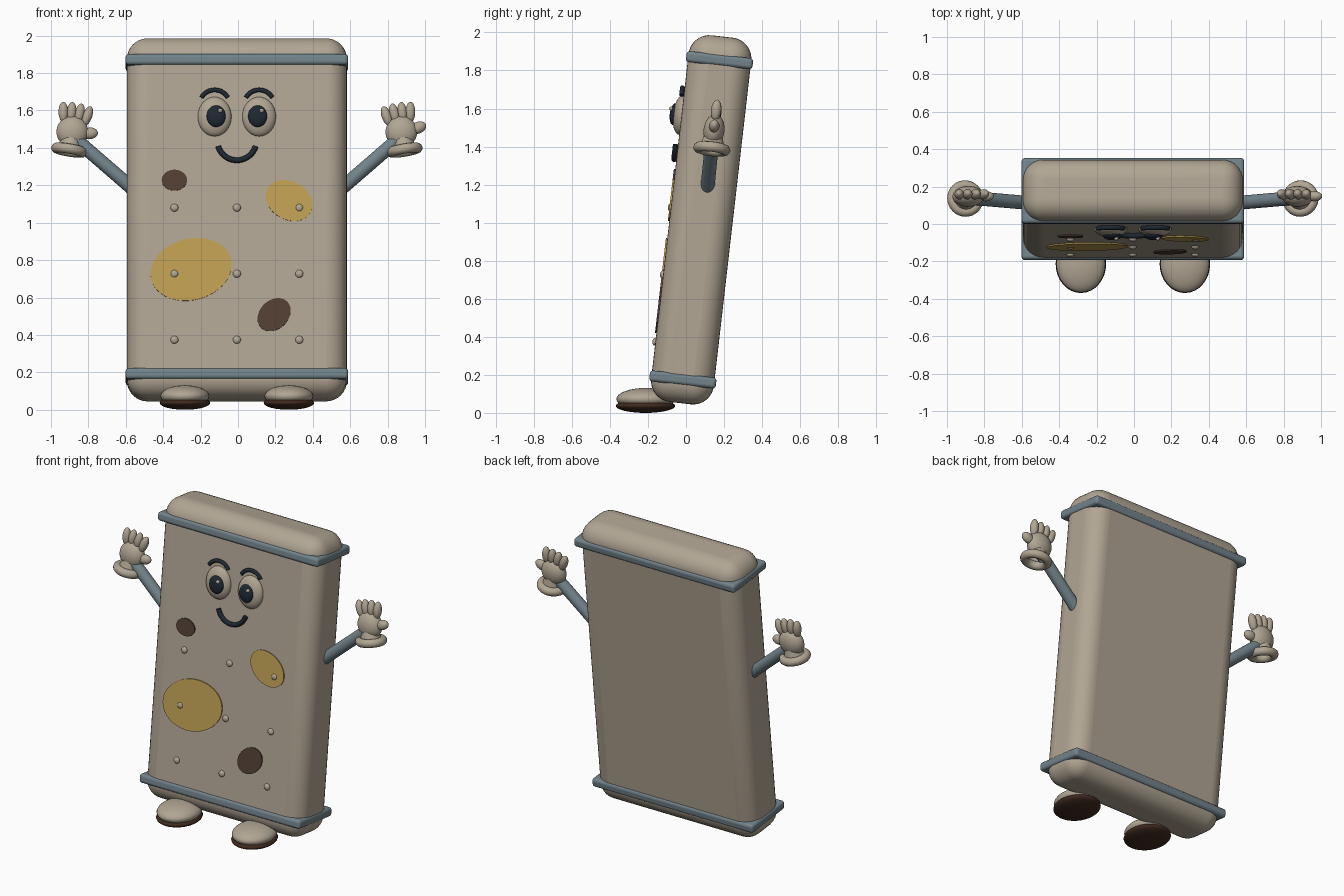
import bpy
from math import sin, cos, radians
from mathutils import Matrix, Vector, Euler

cube = bpy.data.objects.get("Cube")
if cube:
    bpy.data.objects.remove(cube, do_unlink=True)


def material(name, rgb):
    m = bpy.data.materials.new(name)
    m.use_nodes = True
    m.diffuse_color = (*rgb, 1)
    bsdf = next(n for n in m.node_tree.nodes if n.type == 'BSDF_PRINCIPLED')
    bsdf.inputs["Base Color"].default_value = (*rgb, 1)
    return m


CREAM = material("cream", (.44, .38, .295))
YELLOW = material("yellow", (.53, .35, .085))
STEEL = material("steel_blue", (.17, .23, .26))
DARK = material("dark_navy", (.013, .021, .032))
BROWN = material("brown", (.085, .05, .034))
SOLE = material("sole_brown", (.05, .023, .013))

# Leaning frame of the body, and its half sizes
MID = -.006
TILT = Matrix.Translation((MID, .08, 1.015)) @ Matrix.Rotation(radians(-6.56), 4, 'X')
HX, HY, HZ = .588, .166, .97


def finish(name, mat, matrix, smooth=True):
    ob = bpy.context.object
    ob.name = name
    ob.matrix_world = matrix
    ob.data.materials.append(mat)
    if smooth:
        bpy.ops.object.shade_smooth_by_angle(angle=radians(40))
    return ob


def place(loc, size, rot=(0, 0, 0), frame=Matrix()):
    turn = Euler([radians(a) for a in rot]).to_matrix().to_4x4()
    return frame @ Matrix.Translation(loc) @ turn @ Matrix.Diagonal((*size, 1))


def ball(name, mat, loc, size, rot=(0, 0, 0), frame=Matrix()):
    bpy.ops.mesh.primitive_uv_sphere_add(segments=32, ring_count=16, radius=1)
    return finish(name, mat, place(loc, size, rot, frame))


def rounded_box(name, mat, size, loc, bevel, segments):
    bpy.ops.mesh.primitive_cube_add(size=2)
    ob = bpy.context.object
    ob.data.transform(Matrix.Diagonal((*size, 1)))
    finish(name, mat, TILT @ Matrix.Translation(loc))
    mod = ob.modifiers.new("Rounding", 'BEVEL')
    mod.width, mod.segments = bevel, segments
    return ob


def arc(name, center, radius, start, end, thick):
    curve = bpy.data.curves.new(name, 'CURVE')
    curve.dimensions = '3D'
    curve.bevel_depth, curve.bevel_resolution = thick, 4
    curve.use_fill_caps = True
    spline = curve.splines.new('POLY')
    n = 20
    spline.points.add(n)
    for i, p in enumerate(spline.points):
        a = radians(start + (end - start) * i / n)
        p.co = (radius * cos(a), 0, radius * sin(a), 1)
    ob = bpy.data.objects.new(name, curve)
    bpy.context.collection.objects.link(ob)
    ob.matrix_world = TILT @ Matrix.Translation(center)
    curve.materials.append(DARK)


def on_front(x, z, out=0):
    """Point on the leaning front face at world height z."""
    return Vector((x, -HY - out, (z - 1.034) / .9935))


# Body and the two trim bands
rounded_box("body", CREAM, (HX, HY, HZ), (0, 0, 0), .11, 8)
for name, z in (("top_band", .845), ("bottom_band", -.845)):
    rounded_box(name, STEEL, (.595, .176, .029), (0, 0, z), .018, 4)

# Eyes and brows
for side, s in (("right", -1), ("left", 1)):
    x = s * .119
    ball(side + "_eye", CREAM, on_front(x, 1.567), (.09, .045, .106), frame=TILT)
    px = x - s * .008
    ball(side + "_pupil", DARK, on_front(px, 1.565, .038), (.051, .024, .058), frame=TILT)
    ball(side + "_eye_glint", CREAM, on_front(px + .022, 1.593, .056), (.012,) * 3, frame=TILT)
    arc(side + "_brow", on_front(x, 1.628, .012), .081, 30, 150, .012)

# Smile
arc("mouth", on_front(0, 1.436, .012), .104, 196, 344, .015)

# Flat spots: name, colour, x, z, half sizes, turn
spots = (("large_yellow_spot", YELLOW, -.245, .75, .22, .165, 15),
         ("small_yellow_spot", YELLOW, .279, 1.118, .132, .102, -30),
         ("small_brown_spot", BROWN, -.334, 1.227, .068, .056, 0),
         ("lower_brown_spot", BROWN, .199, .508, .099, .077, 45))
for name, mat, x, z, rx, rz, turn in spots:
    bpy.ops.mesh.primitive_cylinder_add(vertices=48, radius=1, depth=1)
    frame = TILT @ Matrix.Translation(on_front(x, z, .003)) @ Matrix.Rotation(radians(-turn), 4, 'Y')
    finish(name, mat, place((0, 0, 0), (rx, rz, .009), (90, 0, 0), frame))

# Grid of studs
for row in range(3):
    for col in range(3):
        ball(f"stud_{row}_{col}", CREAM, on_front((col - 1) * .334, .374 + row * .353, .002),
             (.021, .014, .021), frame=TILT)

# Arms, hands and feet
for side, s in (("right", -1), ("left", 1)):
    a, b = Vector((MID + s * .55, .112, 1.175)), Vector((MID + s * .85, .138, 1.435))
    bpy.ops.mesh.primitive_cylinder_add(vertices=24, radius=.037, depth=(b - a).length)
    turn = (b - a).to_track_quat('Z', 'Y').to_matrix().to_4x4()
    finish(side + "_arm", STEEL, Matrix.Translation((a + b) / 2) @ turn)

    # Hand frame starts at the cuff and leans inward
    hand = place((MID + s * .896, .136, 1.388), (1, 1, 1), (-6.56, -s * 9.5, 0))
    bpy.ops.mesh.primitive_torus_add(major_segments=32, minor_segments=12,
                                     major_radius=.071, minor_radius=.027)
    finish(side + "_cuff", CREAM, hand)
    ball(side + "_palm", CREAM, (0, 0, .1), (.085, .055, .085), frame=hand)
    bpy.ops.mesh.primitive_cone_add(vertices=32, radius1=.068, radius2=.045, depth=.08,
                                    end_fill_type='NOTHING')
    finish(side + "_wrist", CREAM, hand @ Matrix.Translation((0, 0, .04)))
    for i in range(4):
        off = i - 1.5
        ball(f"{side}_finger_{i}", CREAM, (off * .043, 0, .205 - abs(off) * .006),
             (.026, .027, .056), (0, off * 7, 0), hand)
    ball(side + "_thumb", CREAM, (.093, 0, .107), (.044, .027, .031), (0, -15, 0), hand)

    x = MID + s * .278
    ball(side + "_foot", CREAM, (x, -.213, .073), (.131, .153, .058))
    ball(side + "_sole", SOLE, (x, -.213, .037), (.135, .156, .037))
